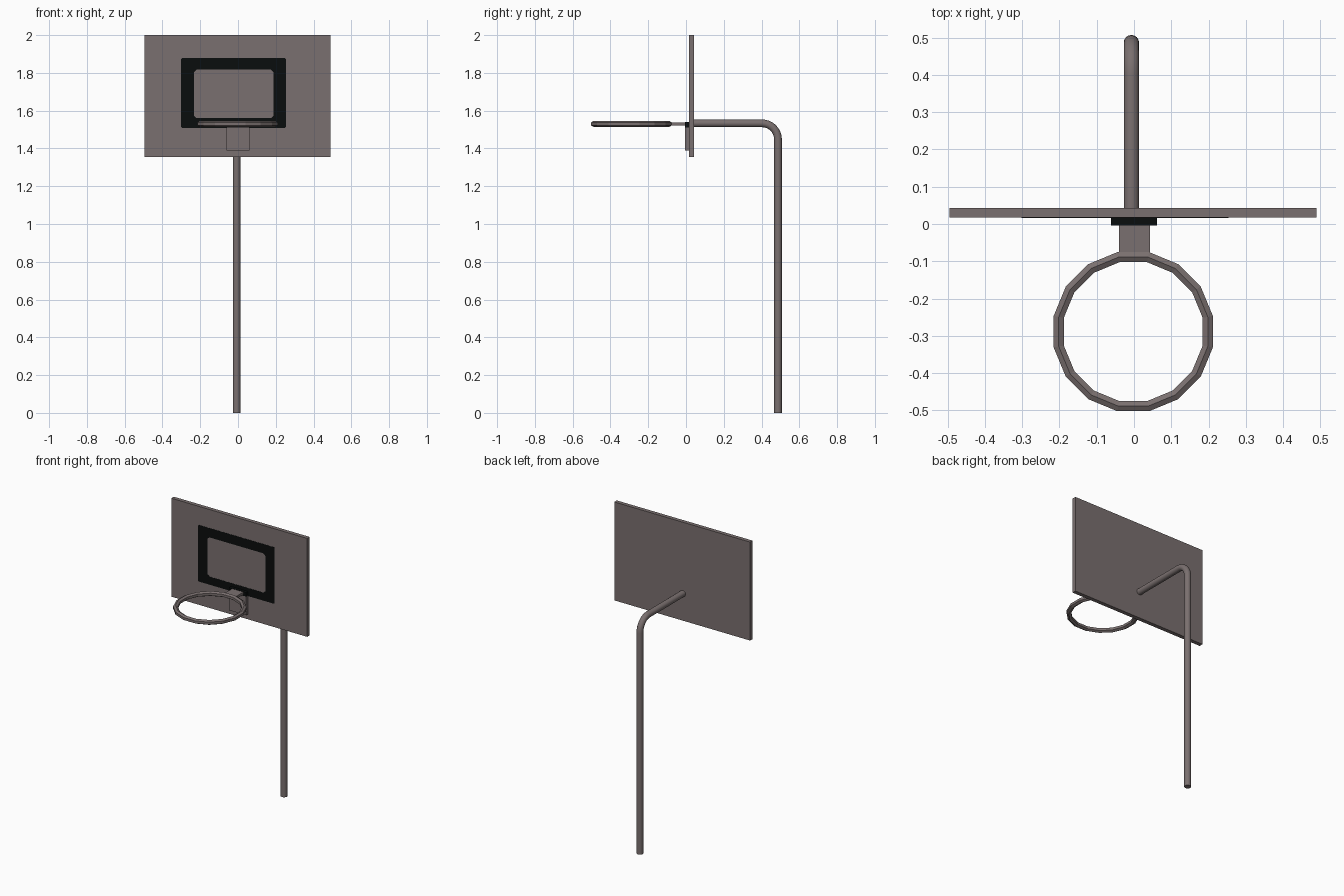
import bpy, bmesh, math
from mathutils import Vector

if "Cube" in bpy.data.objects:
    bpy.data.objects.remove(bpy.data.objects["Cube"])


def material(name, rgb):
    m = bpy.data.materials.new(name)
    m.diffuse_color = (*rgb, 1)
    m.use_nodes = True
    m.node_tree.nodes["Principled BSDF"].inputs["Base Color"].default_value = m.diffuse_color
    return m


METAL = material("warm_grey", (0.195, 0.162, 0.160))
BLACK = material("black", (0.003, 0.004, 0.004))


def finish(name, bm, mat, smooth=False):
    bmesh.ops.recalc_face_normals(bm, faces=bm.faces)
    mesh = bpy.data.meshes.new(name)
    bm.to_mesh(mesh)
    bm.free()
    mesh.materials.append(mat)
    obj = bpy.data.objects.new(name, mesh)
    bpy.context.collection.objects.link(obj)
    if smooth:
        bpy.ops.object.select_all(action='DESELECT')
        obj.select_set(True)
        bpy.context.view_layer.objects.active = obj
        bpy.ops.object.shade_smooth_by_angle(angle=math.radians(40))
    return obj


def box(name, lo, hi, mat):
    bm = bmesh.new()
    bmesh.ops.create_cube(bm, size=1)
    for v in bm.verts:
        v.co = [lo[i] + (v.co[i] + 0.5) * (hi[i] - lo[i]) for i in range(3)]
    return finish(name, bm, mat)


def tube(name, path, normal, radius, sides, mat, closed=False, smooth=False):
    """Sweep a round section along a path lying in the plane given by normal."""
    bm = bmesh.new()
    n = len(path)
    rings = []
    for i, p in enumerate(path):
        a = path[(i - 1) % n] if closed else path[max(i - 1, 0)]
        b = path[(i + 1) % n] if closed else path[min(i + 1, n - 1)]
        side = (b - a).normalized().cross(normal)
        rings.append([bm.verts.new(p + radius * (math.cos(t) * normal + math.sin(t) * side))
                      for t in (2 * math.pi * k / sides for k in range(sides))])
    for i in range(n if closed else n - 1):
        r, s = rings[i], rings[(i + 1) % n]
        for k in range(sides):
            j = (k + 1) % sides
            bm.faces.new((r[k], r[j], s[j], s[k]))
    if not closed:
        bm.faces.new(rings[0])
        bm.faces.new(rings[-1])
    return finish(name, bm, mat, smooth)


def chamfered_rect(x0, x1, z0, z1, c):
    return [(x0 + c, z0), (x1 - c, z0), (x1, z0 + c), (x1, z1 - c),
            (x1 - c, z1), (x0 + c, z1), (x0, z1 - c), (x0, z0 + c)]


# Backboard
box("backboard", (-0.495, 0.017, 1.355), (0.49, 0.043, 2.0), METAL)

# Painted target frame as a thin plate
bm = bmesh.new()
outer = chamfered_rect(-0.302, 0.254, 1.508, 1.878, 0.006)
inner = chamfered_rect(-0.233, 0.188, 1.56, 1.818, 0.014)
loops = [[bm.verts.new((x, y, z)) for x, z in pts]
         for pts, y in ((outer, 0.0155), (inner, 0.0155), (inner, 0.018), (outer, 0.018))]
for a, b in zip(loops, loops[1:] + loops[:1]):
    for k in range(8):
        j = (k + 1) % 8
        bm.faces.new((a[k], a[j], b[j], b[k]))
finish("target_frame", bm, BLACK)

# Mounting plate with black upper edge, and the arm to the hoop
box("mounting_plate", (-0.062, -0.004, 1.39), (0.062, 0.017, 1.512), METAL)
box("mounting_plate_top", (-0.062, -0.004, 1.512), (0.062, 0.017, 1.539), BLACK)
box("hoop_arm", (-0.04, -0.095, 1.521), (0.043, -0.004, 1.537), METAL)

# Sixteen-sided hoop
R = 0.2 / math.cos(math.pi / 16)
hoop = [Vector((-0.002 + R * math.cos(t), -0.289 + R * math.sin(t), 1.53))
        for t in ((k + 0.5) * math.pi / 8 for k in range(16))]
tube("hoop", hoop, Vector((0, 0, 1)), 0.016, 6, METAL, closed=True)

# Bent support pole
bend = 0.085
path = [Vector((-0.007, 0.487, 0))]
for k in range(9):
    t = k / 8 * math.pi / 2
    path.append(Vector((-0.007, 0.487 - bend + bend * math.cos(t),
                        1.533 - bend + bend * math.sin(t))))
path.append(Vector((-0.007, 0.035, 1.533)))
tube("support_pole", path, Vector((1, 0, 0)), 0.0205, 16, METAL, smooth=True)
